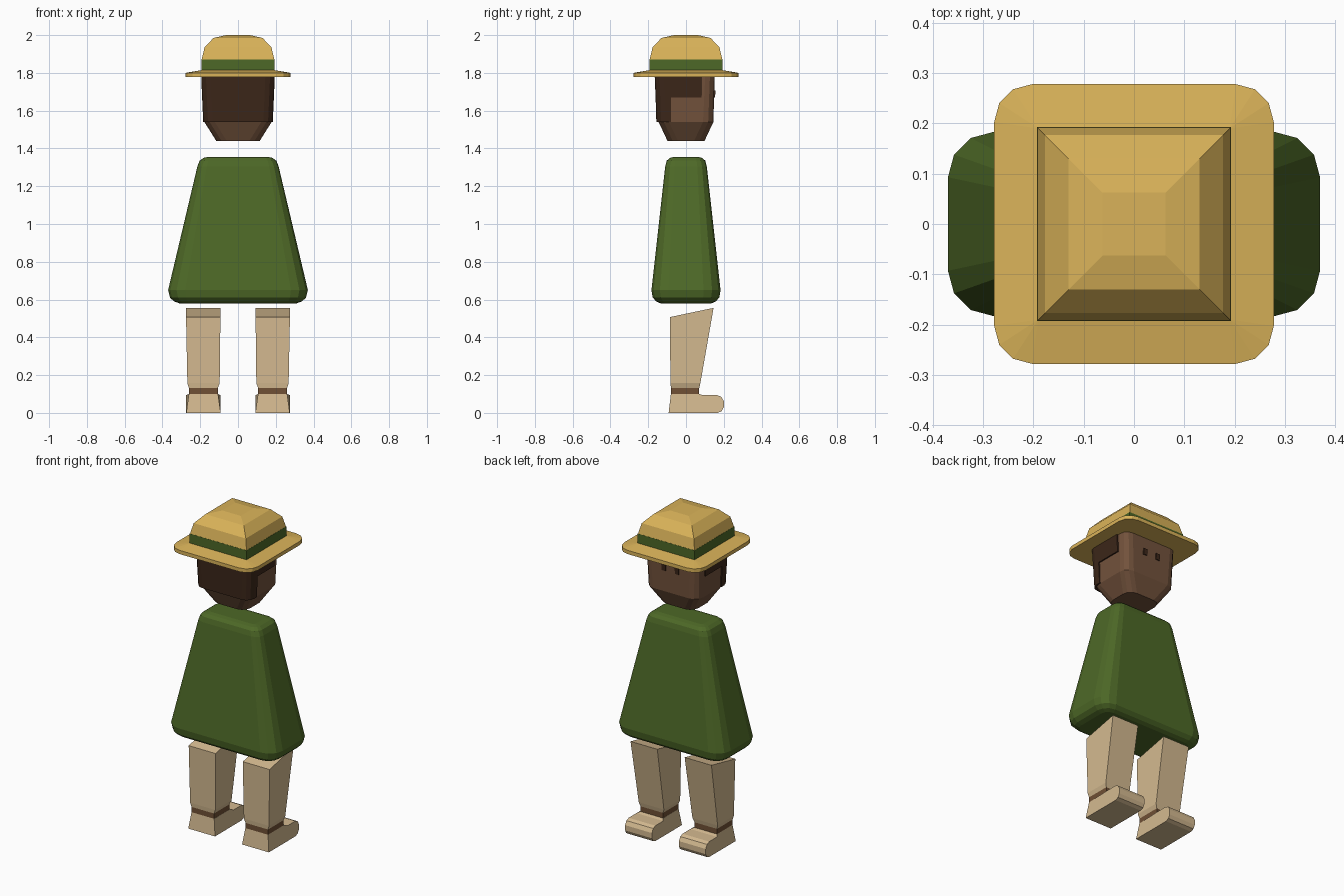
import bpy, bmesh
from math import sin, cos, pi

if "Cube" in bpy.data.objects:
    bpy.data.objects.remove(bpy.data.objects["Cube"])


def material(name, rgb):
    m = bpy.data.materials.new(name)
    m.diffuse_color = (*rgb, 1)
    m.use_nodes = True
    m.node_tree.nodes["Principled BSDF"].inputs["Base Color"].default_value = m.diffuse_color
    return m


STRAW = material("straw", (0.70, 0.45, 0.10))
GREEN = material("green", (0.075, 0.14, 0.02))
HAIR = material("dark_brown", (0.045, 0.02, 0.01))
SKIN = material("skin", (0.17, 0.085, 0.045))
TAN = material("tan", (0.66, 0.49, 0.28))
BROWN = material("brown", (0.16, 0.08, 0.035))


def ring(z, hx, hy, r=0.0, ymax=9.0, seg=3):
    """Rounded rectangle centred on the z axis, optionally cut flat at ymax."""
    pts = []
    for k, (sx, sy) in enumerate([(1, 1), (-1, 1), (-1, -1), (1, -1)]):
        for i in range(seg + 1):
            a = (k + i / seg) * pi / 2
            x = sx * (hx - r) + r * cos(a)
            y = sy * (hy - r) + r * sin(a)
            pts.append((x, min(y, ymax), z))
    return pts


def rect(x0, x1, y0, y1, z, z_front=None):
    """Plain rectangle; z_front tilts the y1 edge."""
    zf = z if z_front is None else z_front
    return [(x0, y0, z), (x1, y0, z), (x1, y1, zf), (x0, y1, zf)]


def loft(name, rings, mat, mirror=False):
    bm = bmesh.new()
    loops = [[bm.verts.new(p) for p in r] for r in rings]
    n = len(rings[0])
    for a, b in zip(loops, loops[1:]):
        for i in range(n):
            j = (i + 1) % n
            bm.faces.new((a[i], a[j], b[j], b[i]))
    bm.faces.new(loops[0][::-1])
    bm.faces.new(loops[-1])
    bmesh.ops.remove_doubles(bm, verts=bm.verts, dist=1e-5)
    bmesh.ops.recalc_face_normals(bm, faces=bm.faces)
    me = bpy.data.meshes.new(name)
    bm.to_mesh(me)
    bm.free()
    me.materials.append(mat)
    ob = bpy.data.objects.new(name, me)
    bpy.context.collection.objects.link(ob)
    if mirror:
        ob.modifiers.new("Mirror", 'MIRROR')
    return ob


# Hat: brim, band and stepped square crown
loft("hat_brim", [ring(1.777, 0.278, 0.278, 0.075), ring(1.80, 0.278, 0.278, 0.075),
                  ring(1.815, 0.19, 0.19)], STRAW)
loft("hat_band", [ring(1.81, 0.193, 0.193), ring(1.872, 0.193, 0.193)], GREEN)
loft("hat_crown", [ring(z, w, w) for z, w in
                   [(1.872, 0.192), (1.935, 0.177), (1.985, 0.13), (2.0, 0.063)]], STRAW)

# Head with tapered chin
loft("head", [ring(1.44, 0.115, 0.098, 0.055), ring(1.54, 0.178, 0.145, 0.055),
              ring(1.79, 0.186, 0.152, 0.05)], SKIN)

# Hair: full back panel and a shorter band over the temples
loft("hair_back", [ring(1.54, 0.184, 0.157, 0.05, -0.08),
                   ring(1.67, 0.19, 0.161, 0.05, -0.08)], HAIR)
loft("hair_top", [ring(1.67, 0.19, 0.161, 0.05, 0.083),
                  ring(1.79, 0.195, 0.166, 0.05, 0.083)], HAIR)

# Eyes on the +y side
loft("eyes", [rect(0.032, 0.058, 0.13, 0.154, 1.67),
              rect(0.032, 0.058, 0.13, 0.156, 1.708)], HAIR, True)

# Cloak body: tapered block with rounded rims
loft("cloak", [ring(*s) for s in [
    (0.58, 0.31, 0.135, 0.05), (0.59, 0.338, 0.157, 0.07), (0.61, 0.36, 0.176, 0.085),
    (0.65, 0.37, 0.183, 0.09), (1.305, 0.215, 0.11, 0.05), (1.335, 0.203, 0.102, 0.046),
    (1.35, 0.183, 0.086, 0.036), (1.356, 0.155, 0.062, 0.02)]], GREEN)

# Trouser legs with slanted tops
loft("trouser_legs", [rect(0.107, 0.26, -0.08, 0.07, 0.132),
                      rect(0.097, 0.268, -0.082, 0.076, 0.157),
                      rect(0.093, 0.275, -0.086, 0.146, 0.507, 0.556)], TAN, True)

# Ankle bands
loft("ankle_bands", [rect(0.107, 0.26, -0.08, 0.07, 0.095),
                     rect(0.107, 0.26, -0.08, 0.07, 0.135)], BROWN, True)

# Feet: side profile (y, z, side inset) extruded across the width
foot = [(-0.092, 0, 0), (-0.08, 0.1, 0.014), (0.07, 0.1, 0.014), (0.09, 0.094, 0), (0.165, 0.094, 0),
        (0.187, 0.085, 0), (0.2, 0.062, 0), (0.2, 0.03, 0), (0.189, 0.009, 0), (0.168, 0, 0)]
loft("feet", [[(0.092 + d, y, z) for y, z, d in foot],
              [(0.274 - d, y, z) for y, z, d in foot]], TAN, True)
